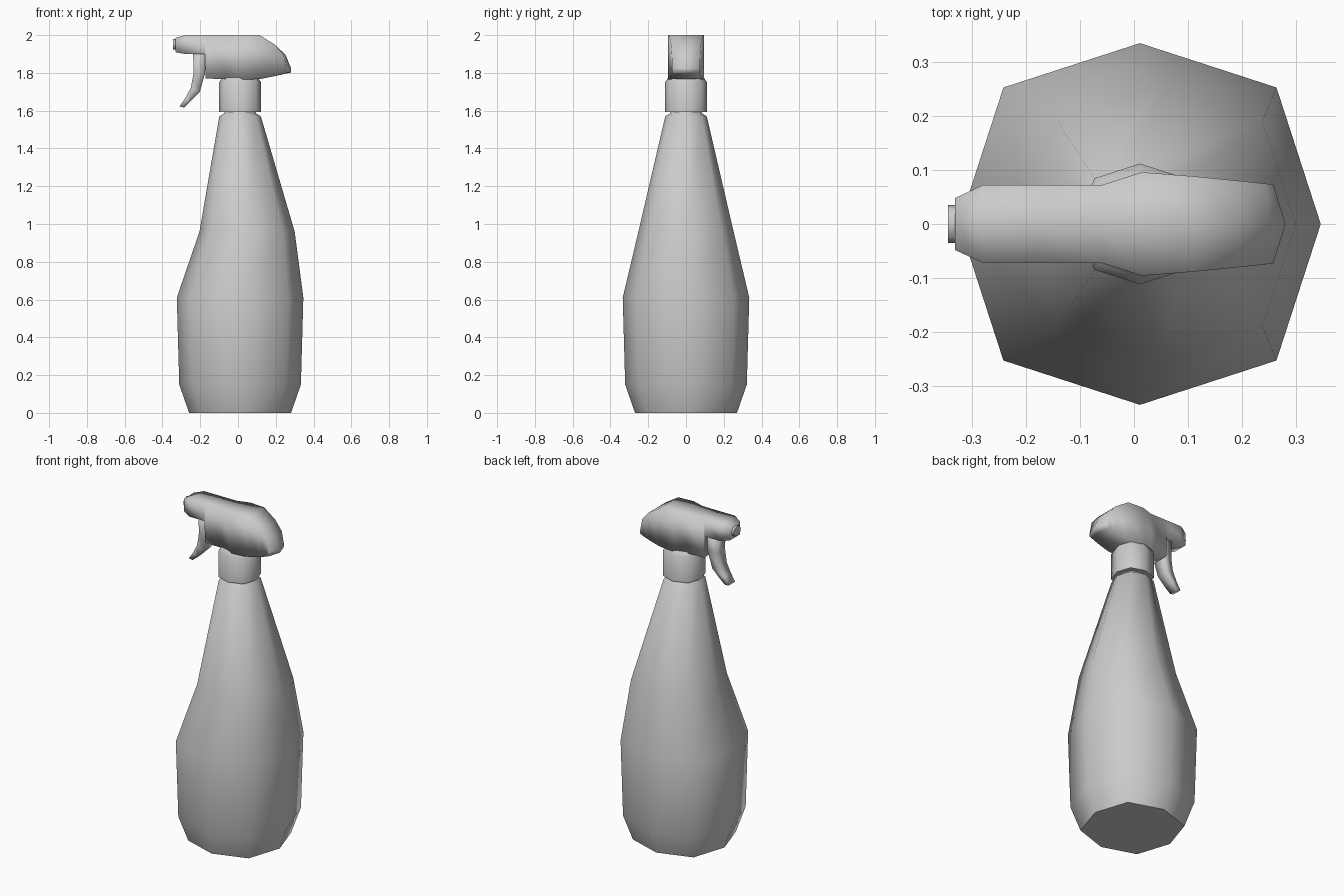
import bpy, bmesh
from math import radians

if "Cube" in bpy.data.objects:
    bpy.data.objects.remove(bpy.data.objects["Cube"])


def loft(name, rings, angle):
    """Skin a list of equal-length closed rings, cap both ends, smooth below angle."""
    bm = bmesh.new()
    loops = [[bm.verts.new(p) for p in ring] for ring in rings]
    n = len(rings[0])
    for a, b in zip(loops, loops[1:]):
        for i in range(n):
            j = (i + 1) % n
            bm.faces.new((a[i], a[j], b[j], b[i]))
    bm.faces.new(loops[0])
    bm.faces.new(loops[-1])
    bmesh.ops.recalc_face_normals(bm, faces=bm.faces)
    mesh = bpy.data.meshes.new(name)
    bm.to_mesh(mesh)
    bm.free()
    ob = bpy.data.objects.new(name, mesh)
    bpy.context.collection.objects.link(ob)
    bpy.context.view_layer.objects.active = ob
    ob.select_set(True)
    bpy.ops.object.shade_smooth_by_angle(angle=radians(angle))
    ob.select_set(False)
    return ob


# Slightly squared octagon used by every round part
D = 0.755
OCT = [(1, 0), (D, D), (0, 1), (-D, D), (-1, 0), (-D, -D), (0, -1), (D, -D)]


def level(z, r, cx=0.011):
    return [(cx + r * u, r * v, z) for u, v in OCT]


# Bottle with the grip ring pushed backwards
loft("bottle", [
    level(0, 0.27), level(0.15, 0.322), level(0.61, 0.335),
    level(0.96, 0.252, 0.048), level(1.57, 0.11), level(1.585, 0.085),
    level(1.60, 0.08)], 60)

# Screw collar and the short neck above it
loft("collar", [
    level(1.593, 0.08), level(1.593, 0.112), level(1.75, 0.112),
    level(1.765, 0.1), level(1.785, 0.09)], 60)


# Spray head: box sections along x (x, half width, bottom, top, centre bulge)
def section(x, w, bot, top, bulge=0):
    return [(x, -w, bot), (x + bulge, 0, bot), (x, w, bot),
            (x, w, top), (x + bulge, 0, top), (x, -w, top)]


loft("spray_head", [section(*s) for s in [
    (-0.332, 0.048, 1.91, 1.985), (-0.28, 0.072, 1.90, 2.0),
    (-0.175, 0.072, 1.90, 2.0), (-0.172, 0.072, 1.77, 2.0),
    (-0.06, 0.072, 1.767, 2.0), (0.015, 0.096, 1.765, 2.0),
    (0.115, 0.088, 1.767, 2.0), (0.195, 0.08, 1.783, 1.95),
    (0.242, 0.075, 1.796, 1.895, 0.01), (0.258, 0.073, 1.802, 1.825, 0.023)]], 120)

# Nozzle tip
loft("nozzle", [[(x, 0.035 * u, 1.951 + 0.028 * v) for u, v in OCT]
                for x in (-0.345, -0.325)], 60)

# Curved trigger: front x, front z, rear x, rear z, half width
loft("trigger", [[(xf, -w, zf), (xr, -w, zr), (xr, w, zr), (xf, w, zf)]
                 for xf, zf, xr, zr, w in [
    (-0.238, 1.91, -0.168, 1.91, 0.042), (-0.235, 1.80, -0.174, 1.80, 0.04),
    (-0.25, 1.72, -0.202, 1.70, 0.036), (-0.28, 1.665, -0.25, 1.65, 0.033),
    (-0.31, 1.622, -0.285, 1.617, 0.03)]], 100)
